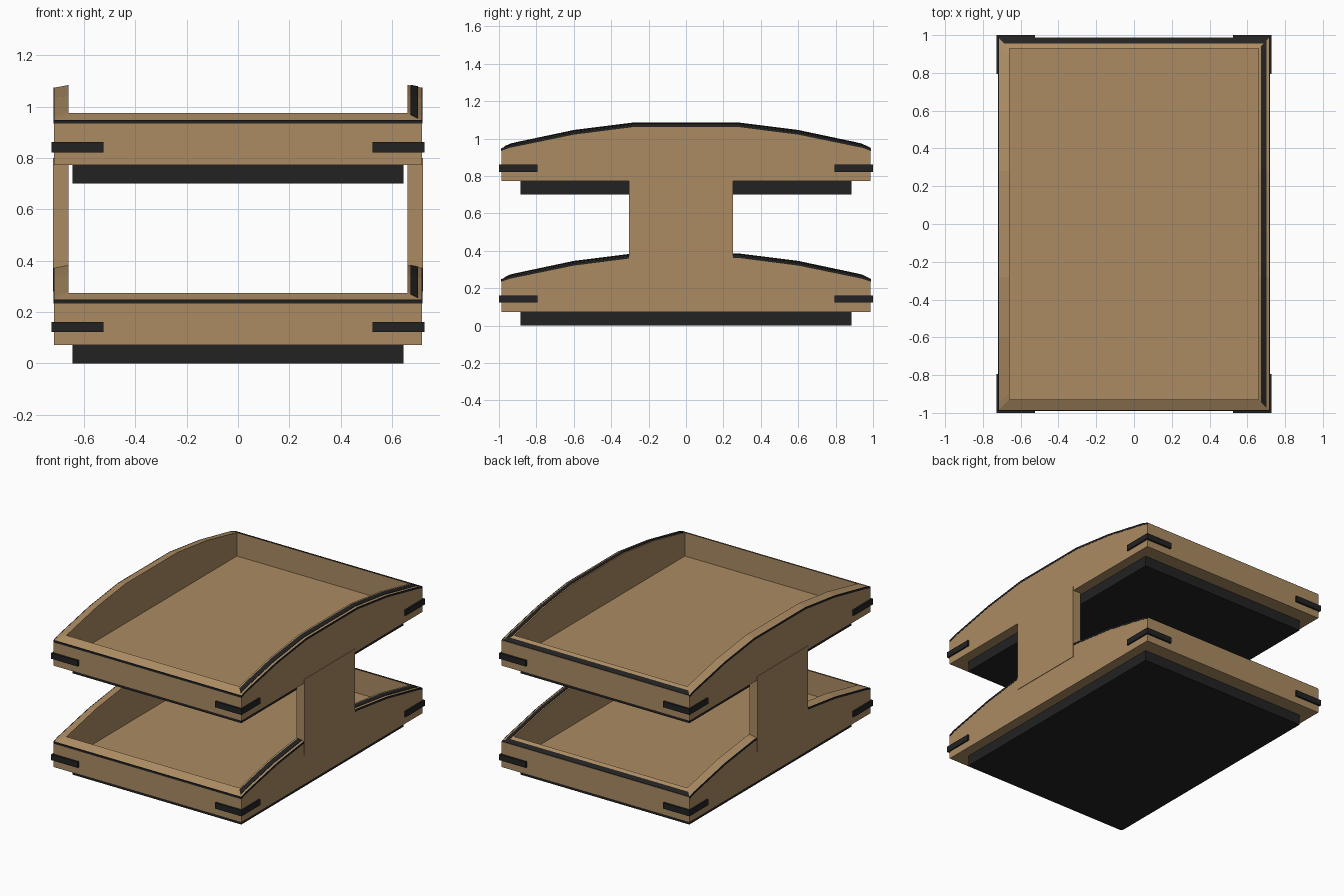
import bpy, bmesh
from mathutils import Vector

if "Cube" in bpy.data.objects:
    bpy.data.objects.remove(bpy.data.objects["Cube"])


def material(name, col):
    m = bpy.data.materials.new(name)
    m.diffuse_color = (*col, 1)
    m.use_nodes = True
    m.node_tree.nodes["Principled BSDF"].inputs["Base Color"].default_value = m.diffuse_color
    return m


WOOD = material("tan wood", (0.41, 0.26, 0.123))
BLACK = material("black rubber", (0.016, 0.016, 0.016))


def finish(bm, name, mat):
    bmesh.ops.recalc_face_normals(bm, faces=bm.faces)
    me = bpy.data.meshes.new(name)
    bm.to_mesh(me)
    bm.free()
    me.materials.append(mat)
    ob = bpy.data.objects.new(name, me)
    bpy.context.collection.objects.link(ob)
    return ob


def box(name, lo, hi, mat):
    bm = bmesh.new()
    bmesh.ops.create_cube(bm, size=1)
    for v in bm.verts:
        v.co = Vector([lo[i] + (v.co[i] + 0.5) * (hi[i] - lo[i]) for i in range(3)])
    return finish(bm, name, mat)


def rim(x, profile):
    """Closed rim loop from a half profile of (y, z); right side first."""
    side = [(-y, z) for y, z in profile] + [(y, z) for y, z in reversed(profile)]
    return ([Vector((x, y, z)) for y, z in side]
            + [Vector((-x, y, z)) for y, z in reversed(side)])


# Rim curve measured from the underside reference level of each tier
OUTER = rim(0.717, [(0.987, 0.247), (0.94, 0.263), (0.6, 0.333), (0.28, 0.374)])
INNER = rim(0.66, [(0.93, 0.275), (0.9, 0.281), (0.6, 0.345), (0.28, 0.385)])
N = len(OUTER)
RUNS = {"right": list(range(0, N // 2)), "left": list(range(N // 2, N)),
        "back": [N // 2 - 1, N // 2], "front": [N - 1, 0]}


def tray(name, z0):
    bm = bmesh.new()
    flat = lambda loop, z: [Vector((p.x, p.y, z)) for p in loop]
    loops = [flat(OUTER, 0.072), OUTER, INNER, flat(INNER, 0.112)]
    rings = [[bm.verts.new(p + Vector((0, 0, z0))) for p in l] for l in loops]
    for a, b in zip(rings, rings[1:]):
        for i in range(N):
            j = (i + 1) % N
            bm.faces.new((a[i], a[j], b[j], b[i]))
    bm.faces.new(rings[0])
    bm.faces.new(rings[-1])
    finish(bm, name, WOOD)


def trim(name, run, t0, t1, down, up, z0):
    """Black strip following the rim between two fractions of its width."""
    bm = bmesh.new()
    rows = []
    for i in run:
        a, b = OUTER[i].lerp(INNER[i], t0), OUTER[i].lerp(INNER[i], t1)
        rows.append([bm.verts.new(p + Vector((0, 0, z0 + d)))
                     for p, d in ((a, down), (b, down), (b, up), (a, up))])
    for r, s in zip(rows, rows[1:]):
        for k in range(4):
            m = (k + 1) % 4
            bm.faces.new((r[k], r[m], s[m], s[k]))
    bm.faces.new(rows[0])
    bm.faces.new(rows[-1])
    finish(bm, name, BLACK)


for tier, z0 in (("lower", 0.0), ("upper", 0.70)):
    tray(tier + "_tray", z0)
    # Black base slab under each tray
    box(tier + "_base", (-0.645, -0.885, z0), (0.645, 0.885, z0 + 0.073), BLACK)
    # Rim inlays on top of the right and back walls
    trim(tier + "_right_inlay", RUNS["right"], 0.28, 0.8, -0.01, 0.003, z0)
    trim(tier + "_back_inlay", RUNS["back"], 0.02, 0.54, -0.01, 0.003, z0)
    # Thin edging along the outer faces
    for s in ("front", "left", "right"):
        trim(f"{tier}_{s}_edging", RUNS[s], -0.035, 0.04, -0.012, 0.001, z0)
    # Corner brackets: two thin legs per corner
    for sx in (-1, 1):
        for sy in (-1, 1):
            za, zb = z0 + 0.122, z0 + 0.162
            n = f"{tier}_bracket_{'right' if sx > 0 else 'left'}_{'back' if sy > 0 else 'front'}"
            box(n + "_end", *[tuple(f(p, q) for p, q in zip(
                (sx * 0.525, sy * 0.975, za), (sx * 0.727, sy * 1.0, zb)))
                for f in (min, max)], BLACK)
            box(n + "_side", *[tuple(f(p, q) for p, q in zip(
                (sx * 0.705, sy * 0.795, za), (sx * 0.727, sy * 1.0, zb)))
                for f in (min, max)], BLACK)

# Side posts joining the tiers
box("right_post", (0.66, -0.305, 0.28), (0.7205, 0.25, 0.80), WOOD)
box("left_post", (-0.7205, -0.305, 0.28), (-0.66, 0.25, 0.80), WOOD)
